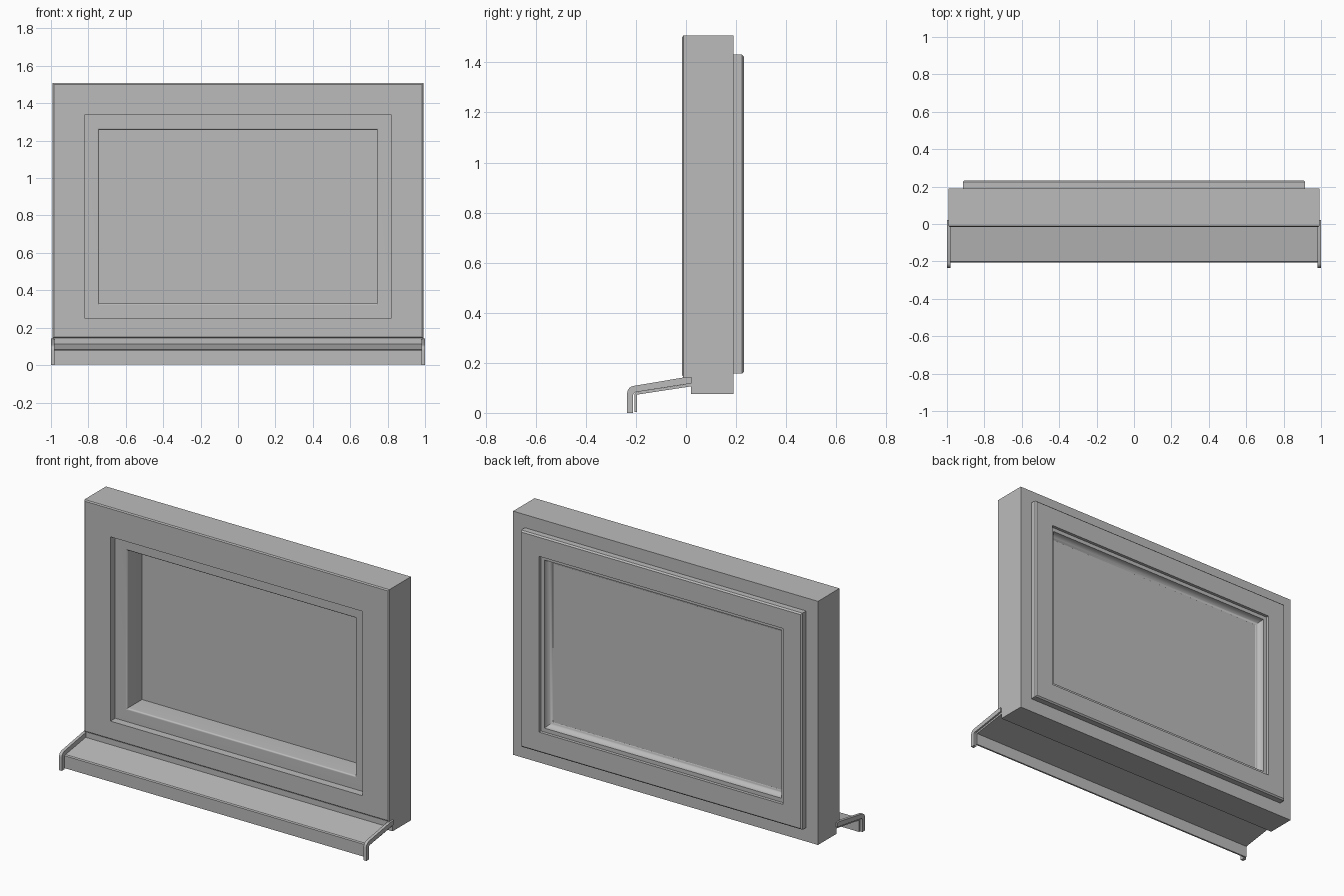
import bpy, bmesh, math

cube = bpy.data.objects.get("Cube")
if cube:
    bpy.data.objects.remove(cube, do_unlink=True)

grey = bpy.data.materials.new("mid_grey")
grey.use_nodes = True
GREY = (0.5, 0.5, 0.5, 1)
grey.diffuse_color = GREY
grey.node_tree.nodes["Principled BSDF"].inputs["Base Color"].default_value = GREY

MID_Z = 0.794      # centre height of the window opening
HEIGHT_GAP = 0.278  # half width minus half height of every frame ring


def finish(name, bm, smooth=False):
    bmesh.ops.delete(bm, geom=[f for f in bm.faces if f.calc_area() < 1e-7], context='FACES')
    bmesh.ops.recalc_face_normals(bm, faces=bm.faces)
    mesh = bpy.data.meshes.new(name)
    bm.to_mesh(mesh)
    bm.free()
    mesh.materials.append(grey)
    obj = bpy.data.objects.new(name, mesh)
    bpy.context.collection.objects.link(obj)
    if smooth:
        bpy.ops.object.select_all(action='DESELECT')
        obj.select_set(True)
        bpy.context.view_layer.objects.active = obj
        bpy.ops.object.shade_smooth_by_angle(angle=math.radians(35))
    return obj


def mitred_frame(name, profile, smooth=False):
    """Sweep a closed (half width, y, optional bottom z) profile round a rectangle."""
    bm = bmesh.new()
    rings = []
    for hx, y, *bottom in profile:
        hz = hx - HEIGHT_GAP
        low = bottom[0] if bottom else MID_Z - hz
        high = MID_Z + hz
        corners = ((-hx, low), (hx, low), (hx, high), (-hx, high))
        rings.append([bm.verts.new((x, y, z)) for x, z in corners])
    for a, b in zip(rings, rings[1:] + rings[:1]):
        for i in range(4):
            j = (i + 1) % 4
            bm.faces.new((a[i], a[j], b[j], b[i]))
    return finish(name, bm, smooth)


def extrude_x(name, profile, x0, x1, smooth=False):
    """Extrude a closed (y, z) profile along x."""
    bm = bmesh.new()
    ends = [[bm.verts.new((x, y, z)) for y, z in profile] for x in (x0, x1)]
    n = len(profile)
    for i in range(n):
        j = (i + 1) % n
        bm.faces.new((ends[0][i], ends[0][j], ends[1][j], ends[1][i]))
    for end in ends:
        bm.faces.new(end)
    return finish(name, bm, smooth)


def arc(cx, cy, rx, ry, start, stop, steps=8):
    angles = [math.radians(start + (stop - start) * i / steps) for i in range(steps + 1)]
    return [(cx + rx * math.cos(a), cy + ry * math.sin(a)) for a in angles]


# Outer frame, rebated along its lower front edge for the sill
mitred_frame("outer_frame", [
    (0.82, -0.015), (0.985, -0.015, 0.15), (0.992, -0.010, 0.145),
    (0.992, 0.02, 0.145), (0.992, 0.02, 0.075), (0.992, 0.19, 0.075), (0.82, 0.19)])

# Sash: rounded inner front edge, raised back rim and coved glazing bead
sash = [(0.83, 0.19), (0.83, 0.03)]
sash += arc(0.752, 0.040, 0.010, 0.010, 270, 180)
sash += [(0.742, 0.172)]
sash += arc(0.742, 0.214, 0.030, 0.036, -80, 0)
sash += [(0.795, 0.214), (0.795, 0.232), (0.907, 0.232), (0.915, 0.224), (0.915, 0.19)]
mitred_frame("sash", sash, smooth=True)

# Glass pane
HALF_H = 0.75 - HEIGHT_GAP
extrude_x("glass_pane", [(y, MID_Z + s * HALF_H) for y, s in
                         ((0.168, -1), (0.168, 1), (0.175, 1), (0.175, -1))], -0.75, 0.75)

# Sloping sill with apron and rear upstand
extrude_x("sill", [
    (-0.205, 0.004), (-0.205, 0.077), (-0.200, 0.083), (-0.012, 0.112), (-0.012, 0.145),
    (0.0, 0.145), (0.021, 0.145), (0.021, 0.106), (-0.195, 0.073), (-0.195, 0.004)], -0.99, 0.99)

# Bent end caps on both sides of the sill
cap = [(0.022, 0.118), (0.022, 0.143), (0.0, 0.143)]
cap += arc(-0.205, 0.078, 0.030, 0.030, 98, 180)
cap += [(-0.235, 0.0), (-0.211, 0.0)]
cap += arc(-0.199, 0.071, 0.012, 0.012, 180, 98, 4)
for side, x in (("right", -1.0), ("left", 0.982)):
    extrude_x(side + "_sill_cap", cap, x, x + 0.018, smooth=True)
